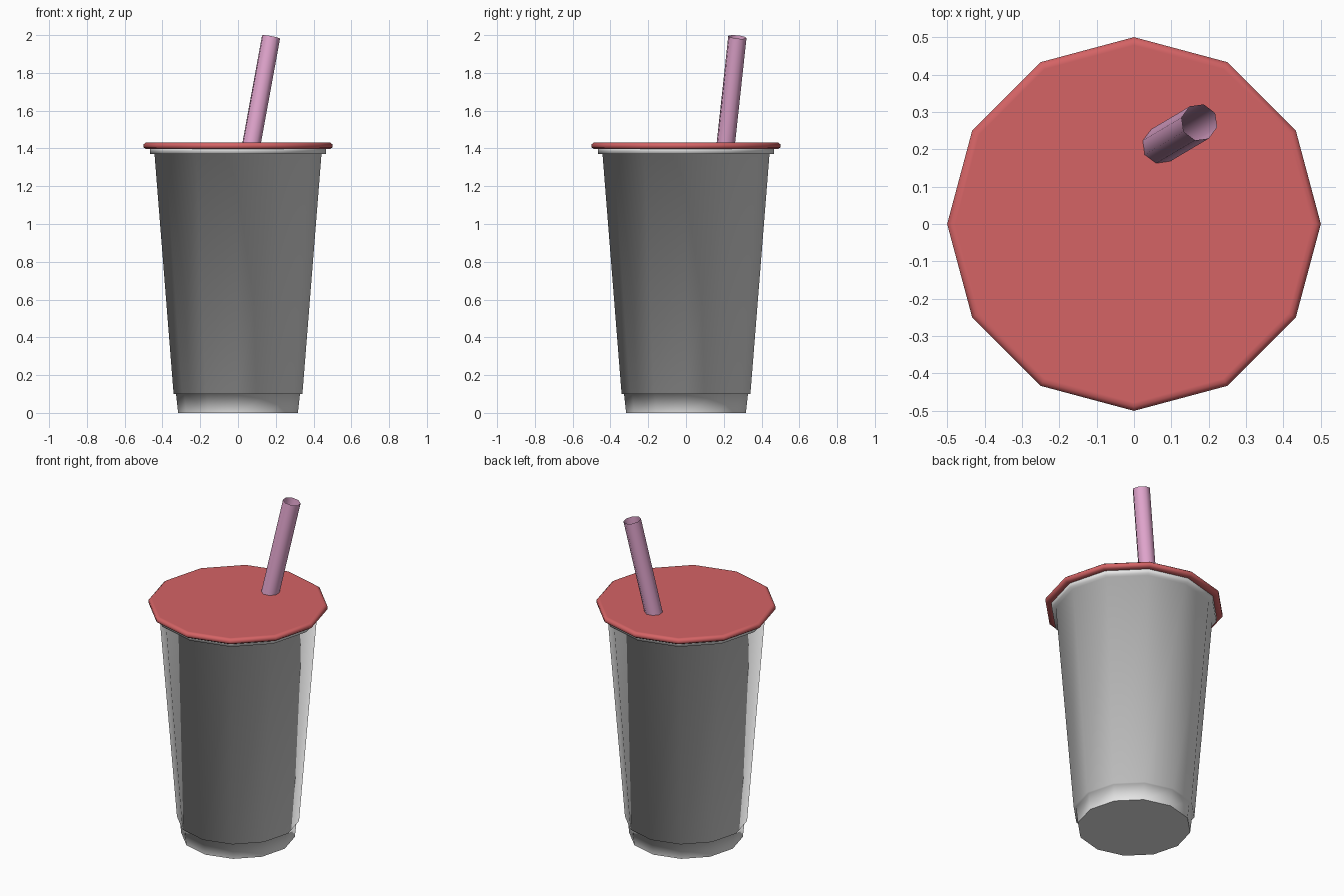
import bpy, bmesh, math
from mathutils import Vector

default = bpy.data.objects.get("Cube")
if default:
    bpy.data.objects.remove(default, do_unlink=True)


def material(name, rgb):
    mat = bpy.data.materials.new(name)
    mat.use_nodes = True
    mat.diffuse_color = (*rgb, 1)
    mat.node_tree.nodes["Principled BSDF"].inputs["Base Color"].default_value = (*rgb, 1)
    return mat


def lathe(name, profile, sides, mat, capped=True, sharp_base=False):
    """Turn a bottom-to-top (radius, height) profile into a smooth round solid."""
    bm = bmesh.new()
    rings = []
    for radius, z in profile:
        angles = [math.tau * i / sides for i in range(sides)]
        rings.append([bm.verts.new((radius * math.cos(a), radius * math.sin(a), z)) for a in angles])
    for low, high in zip(rings, rings[1:]):
        for i in range(sides):
            j = (i + 1) % sides
            bm.faces.new((low[i], low[j], high[j], high[i]))
    if capped:
        base = bm.faces.new(rings[0][::-1])
        bm.faces.new(rings[-1])
        if sharp_base:
            for edge in base.edges:
                edge.smooth = False
    for face in bm.faces:
        face.smooth = True
    mesh = bpy.data.meshes.new(name)
    bm.to_mesh(mesh)
    bm.free()
    mesh.materials.append(mat)
    obj = bpy.data.objects.new(name, mesh)
    bpy.context.collection.objects.link(obj)
    return obj


white = material("cup white", (0.8, 0.8, 0.8))
red = material("lid red", (0.66, 0.125, 0.13))
pink = material("straw pink", (0.75, 0.376, 0.61))

# Cup: recessed foot, tapered wall and stepped rim, softly shaded over the steps
lathe("cup", [(0.317, 0), (0.328, 0.1), (0.341, 0.1), (0.442, 1.37),
              (0.465, 1.37), (0.467, 1.41)], 12, white, sharp_base=True)

# Lid: thin disc with a rounded edge
lathe("lid", [(0.47, 1.397), (0.488, 1.397), (0.5, 1.406), (0.5, 1.422),
              (0.488, 1.431), (0.478, 1.431)], 12, red)

# Straw: open leaning tube
foot, tip = Vector((0.067, 0.208, 1.4)), Vector((0.175, 0.272, 1.99))
axis = tip - foot
straw = lathe("straw", [(0.05, 0), (0.05, axis.length)], 8, pink, capped=False)
straw.location = foot
straw.rotation_euler = axis.to_track_quat("Z", "Y").to_euler()
